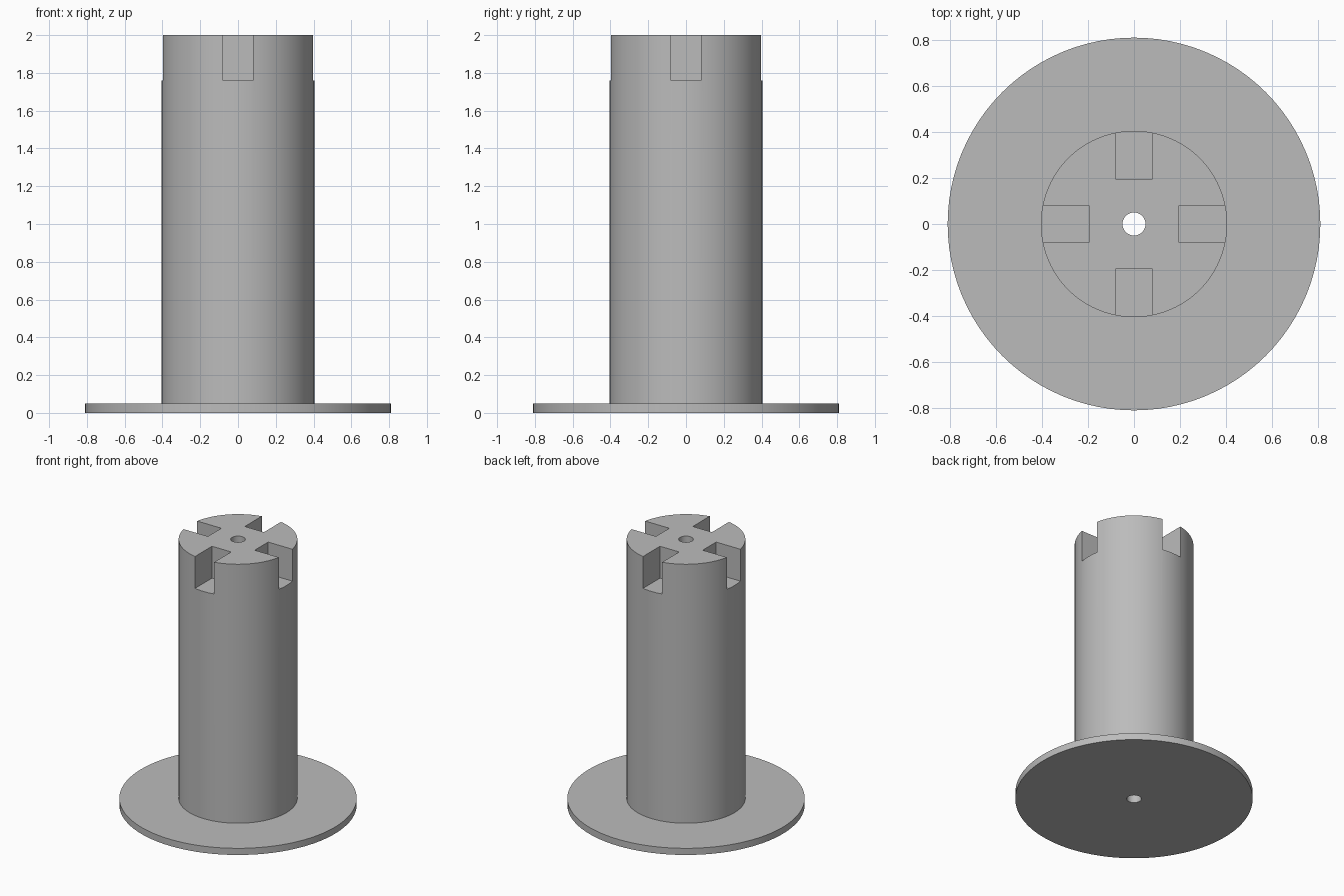
import bpy
import bmesh
import math
from mathutils import Matrix, Vector

cube = bpy.data.objects.get("Cube")
if cube:
    bpy.data.objects.remove(cube, do_unlink=True)

SIDES = 96
BORE, COLUMN, FLANGE = 0.05, 0.405, 0.81
HEIGHT, PLATE = 2.0, 0.05
SLOT_IN, SLOT_WIDTH, SLOT_FLOOR = 0.195, 0.16, 1.76

grey = bpy.data.materials.new("plain grey")
grey.use_nodes = True
colour = (0.5, 0.5, 0.5, 1)
grey.diffuse_color = colour
grey.node_tree.nodes["Principled BSDF"].inputs["Base Color"].default_value = colour


def make_object(name, bm):
    bmesh.ops.recalc_face_normals(bm, faces=bm.faces)
    mesh = bpy.data.meshes.new(name)
    bm.to_mesh(mesh)
    bm.free()
    mesh.materials.append(grey)
    obj = bpy.data.objects.new(name, mesh)
    bpy.context.collection.objects.link(obj)
    return obj


# Flanged column with a through bore, turned from one closed profile
profile = [(BORE, 0), (FLANGE, 0), (FLANGE, PLATE), (COLUMN, PLATE),
           (COLUMN, HEIGHT), (BORE, HEIGHT)]
bm = bmesh.new()
verts = [bm.verts.new((r, 0, z)) for r, z in profile]
edges = [bm.edges.new((v, verts[i - 1])) for i, v in enumerate(verts)]
bmesh.ops.spin(bm, geom=verts + edges, cent=(0, 0, 0), axis=(0, 0, 1),
               angle=math.tau, steps=SIDES)
bmesh.ops.remove_doubles(bm, verts=bm.verts, dist=0.0001)
spool = make_object("flanged_column", bm)

# Four radial slots in the top of the column
bm = bmesh.new()
size = Vector((0.4, SLOT_WIDTH, 0.4))
centre = Vector((SLOT_IN + size.x / 2, 0, SLOT_FLOOR + size.z / 2))
for i in range(4):
    turn = Matrix.Rotation(i * math.pi / 2, 4, "Z")
    bmesh.ops.create_cube(bm, size=1, matrix=turn @ Matrix.Translation(centre)
                          @ Matrix.Diagonal(size.to_4d()))
cutter = make_object("slot_cutter", bm)
cutter.hide_render = True
cutter.hide_set(True)

cut = spool.modifiers.new("slots", "BOOLEAN")
cut.operation = "DIFFERENCE"
cut.solver = "EXACT"
cut.object = cutter

# Apply the cut, then smooth the round walls and keep the rims sharp
bpy.ops.object.select_all(action="DESELECT")
spool.select_set(True)
bpy.context.view_layer.objects.active = spool
bpy.ops.object.modifier_apply(modifier=cut.name)
bpy.data.objects.remove(cutter, do_unlink=True)
bpy.ops.object.shade_smooth_by_angle(angle=math.radians(30))
